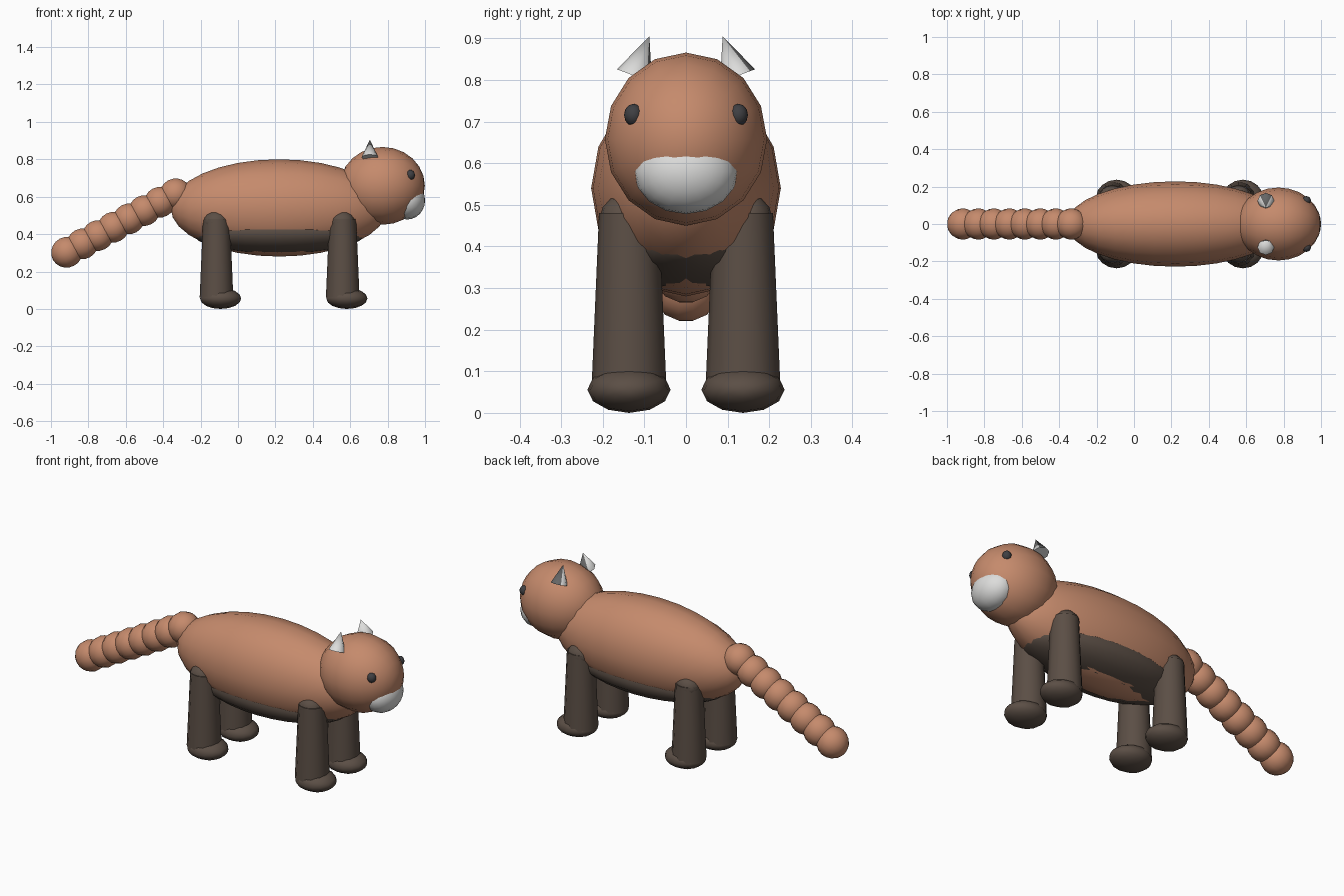
import bpy
import math
from mathutils import Vector

if "Cube" in bpy.data.objects:
    bpy.data.objects.remove(bpy.data.objects["Cube"])


def material(name, rgb):
    m = bpy.data.materials.new(name)
    m.use_nodes = True
    m.diffuse_color = (*rgb, 1)
    m.node_tree.nodes["Principled BSDF"].inputs["Base Color"].default_value = (*rgb, 1)
    return m


FUR = material("russet fur", (0.56, 0.255, 0.15))
DARK = material("dark brown fur", (0.105, 0.077, 0.06))
WHITE = material("white fur", (0.72, 0.72, 0.71))
GREY = material("grey ear back", (0.13, 0.13, 0.13))
BLACK = material("black eye", (0.05, 0.05, 0.055))


def finish(name, mat):
    ob = bpy.context.object
    ob.name = name
    ob.data.materials.append(mat)
    bpy.ops.object.transform_apply(location=False, rotation=True, scale=True)
    bpy.ops.object.shade_smooth()
    return ob


def ellipsoid(name, mat, centre, radii, segments=16, rings=10, tilt=0):
    """Sphere with its poles along x, stretched to the given half sizes."""
    bpy.ops.mesh.primitive_uv_sphere_add(segments=segments, ring_count=rings, radius=1)
    ob = bpy.context.object
    ob.rotation_euler = (0, math.pi / 2, 0)
    bpy.ops.object.transform_apply(rotation=True)
    ob.scale = radii
    ob.rotation_euler.y = tilt
    ob.location = centre
    return finish(name, mat)


def cone(name, mat, start, end, r1, r2, sides):
    a, b = Vector(start), Vector(end)
    bpy.ops.mesh.primitive_cone_add(vertices=sides, radius1=r1, radius2=r2, depth=(b - a).length)
    ob = bpy.context.object
    ob.location = (a + b) / 2
    ob.rotation_euler = (b - a).to_track_quat("Z", "Y").to_euler()
    finish(name, mat)
    bpy.ops.object.shade_smooth_by_angle(angle=math.radians(60))
    return ob


# Torso and belly
ellipsoid("body", FUR, (0.22, 0, 0.54), (0.58, 0.228, 0.26), 16, 16)
ellipsoid("belly", DARK, (0.22, 0, 0.41), (0.465, 0.207, 0.12), 16, 16)

# Head and muzzle
ellipsoid("head", FUR, (0.772, 0, 0.658), (0.227, 0.195, 0.208), 16, 12)
ellipsoid("muzzle", WHITE, (0.905, 0, 0.58), (0.095, 0.125, 0.102), 16, 12)

for side, label in ((1, "left"), (-1, "right")):
    # Eyes and ears
    ellipsoid(label + "_eye", BLACK, (0.922, side * 0.126, 0.716), (0.024, 0.023, 0.027), 12, 8)
    ear = cone(label + "_ear", WHITE, (0.705, side * 0.124, 0.81),
               (0.705, side * 0.088, 0.905), 0.045, 0, 8)
    ear.data.materials.append(GREY)
    for face in ear.data.polygons:
        if face.normal.y > 0.5:
            face.material_index = 1

    # Legs with rounded tops and paws
    for x, place in ((0.56, "front"), (-0.115, "hind")):
        name = label + "_" + place
        y = side * 0.137
        cone(name + "_leg", DARK, (x, y, 0.06), (x, y, 0.48), 0.09, 0.072, 12)
        ellipsoid(name + "_shoulder", DARK, (x - 0.003, side * 0.15, 0.465), (0.066, 0.058, 0.06), 12, 8)
        ellipsoid(name + "_paw", DARK, (x + 0.022, y, 0.056), (0.11, 0.1, 0.056), 12, 8)

# Tail of overlapping round segments
tail_base, tail_tip = Vector((-0.335, 0, 0.615)), Vector((-0.915, 0, 0.303))
count = 8
for i in range(count):
    spot = tail_base.lerp(tail_tip, i / (count - 1))
    ellipsoid(f"tail_segment_{i + 1}", FUR, spot, (0.085, 0.084, 0.084), 14, 10, math.radians(-28))
